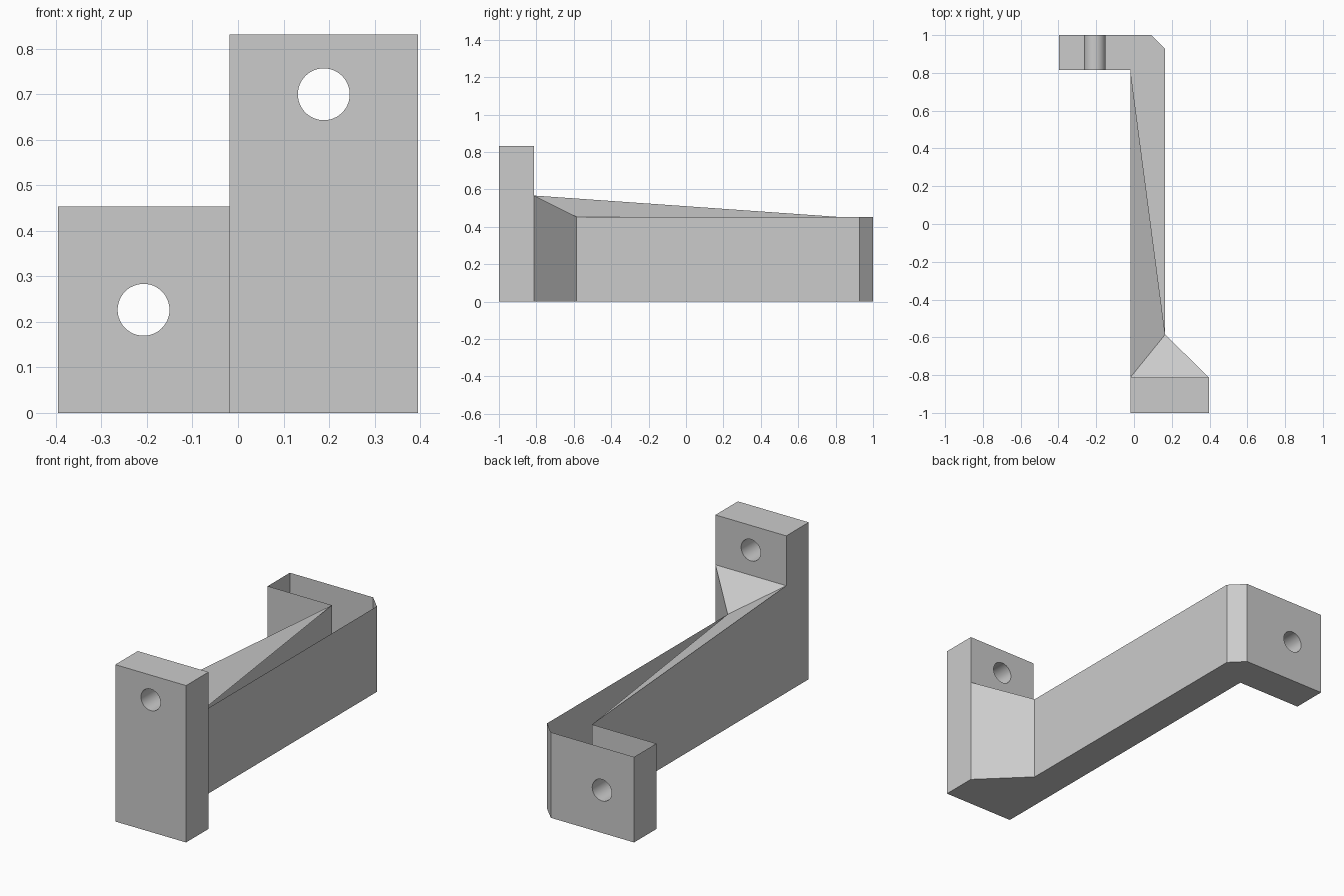
import bpy
import bmesh
from math import radians
from mathutils import Vector

cube = bpy.data.objects.get("Cube")
if cube:
    bpy.data.objects.remove(cube, do_unlink=True)

# Main dimensions
LEFT, RIGHT = -0.396, 0.396
ARM_L, ARM_R = -0.019, 0.165
PLATE_Y, GUSSET_Y, LUG_Y = -0.812, -0.585, 0.814
ARM_Z, SLOPE_Z, PLATE_Z = 0.453, 0.567, 0.831
CHAMFER = 0.073
HOLE_R = 0.057

# Single matte grey
grey = bpy.data.materials.new("light grey")
grey.use_nodes = True
grey.diffuse_color = (0.6, 0.6, 0.6, 1)
bsdf = next(n for n in grey.node_tree.nodes if n.type == "BSDF_PRINCIPLED")
bsdf.inputs["Base Color"].default_value = grey.diffuse_color

# Plan outline of plate, gusset, arm and rear lug
outline = [
    (ARM_L, -1), (RIGHT, -1), (RIGHT, PLATE_Y), (ARM_R, GUSSET_Y),
    (ARM_R, 1 - CHAMFER), (ARM_R - CHAMFER, 1), (LEFT, 1),
    (LEFT, LUG_Y), (ARM_L, LUG_Y),
]
bm = bmesh.new()
base = bm.faces.new([bm.verts.new((x, y, 0)) for x, y in outline])
top = bmesh.ops.extrude_face_region(bm, geom=[base])["geom"]
for v in top:
    if isinstance(v, bmesh.types.BMVert):
        v.co.z = ARM_Z

# Divide the body where the plate and the sloped gusset end
for y in (PLATE_Y, GUSSET_Y):
    bmesh.ops.bisect_plane(bm, geom=bm.verts[:] + bm.edges[:] + bm.faces[:], dist=1e-5,
                           plane_co=(0, y, 0), plane_no=(0, 1, 0))

# Raise the front plate, then the top of the slope behind it
plate_top = [f for f in bm.faces if all(v.co.z > 0.1 and v.co.y < PLATE_Y + 0.001 for v in f.verts)]
raised = bmesh.ops.extrude_face_region(bm, geom=plate_top)["geom"]
bmesh.ops.delete(bm, geom=[f for f in plate_top if f.is_valid], context="FACES_ONLY")
for v in raised:
    if isinstance(v, bmesh.types.BMVert):
        v.co.z = PLATE_Z
for v in bm.verts:
    if abs(v.co.y - PLATE_Y) < 0.001 and abs(v.co.z - ARM_Z) < 0.001:
        v.co.z = SLOPE_Z

# Merge coplanar faces
bmesh.ops.dissolve_limit(bm, angle_limit=radians(1), verts=bm.verts[:], edges=bm.edges[:])
bmesh.ops.recalc_face_normals(bm, faces=bm.faces[:])
mesh = bpy.data.meshes.new("offset_bracket")
bm.to_mesh(mesh)
bm.free()
mesh.materials.append(grey)
bracket = bpy.data.objects.new("offset_bracket", mesh)
bpy.context.collection.objects.link(bracket)


def drill(x, y, z):
    """Cut a round hole through the bracket along y."""
    bpy.ops.mesh.primitive_cylinder_add(vertices=48, radius=HOLE_R, depth=0.4,
                                        location=(x, y, z), rotation=(radians(90), 0, 0))
    cutter = bpy.context.object
    cutter.name = "hole_cutter"
    cutter.hide_render = True
    cutter.data.materials.append(grey)
    bpy.ops.object.select_all(action="DESELECT")
    bracket.select_set(True)
    bpy.context.view_layer.objects.active = bracket
    mod = bracket.modifiers.new("hole", "BOOLEAN")
    mod.operation, mod.solver, mod.object = "DIFFERENCE", "EXACT", cutter
    bpy.ops.object.modifier_apply(modifier=mod.name)
    bpy.data.objects.remove(cutter, do_unlink=True)


# Mounting holes in the front plate and rear lug
drill((ARM_L + RIGHT) / 2, -0.9, 0.7)
drill((LEFT + ARM_L) / 2, 0.9, ARM_Z / 2)

bpy.ops.object.shade_smooth_by_angle(angle=radians(30))
